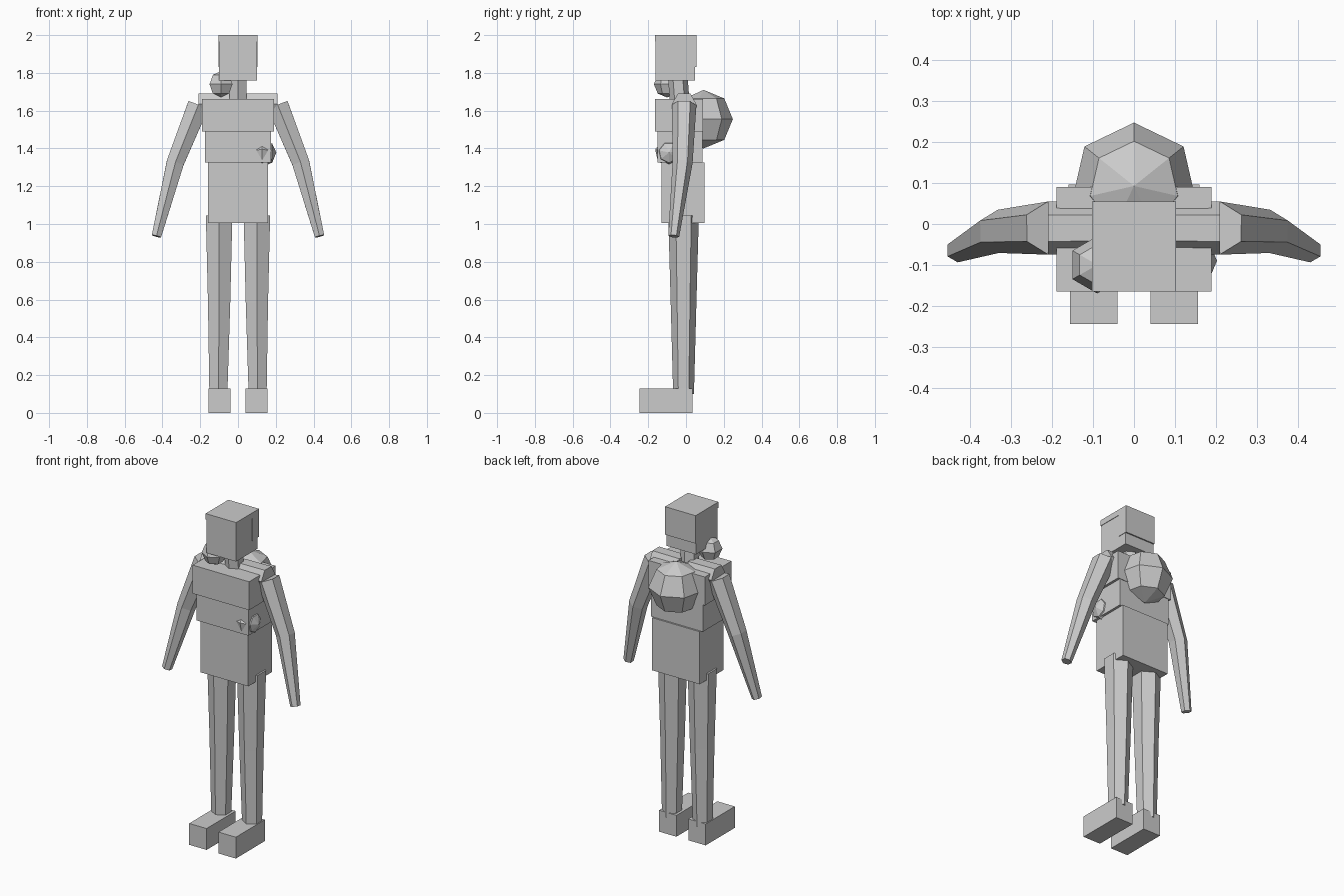
import bpy, bmesh, math
from mathutils import Matrix, Vector

cube = bpy.data.objects.get("Cube")
if cube:
    bpy.data.objects.remove(cube, do_unlink=True)

GREY = (0.6, 0.6, 0.6, 1)
grey = bpy.data.materials.new("plain grey")
grey.use_nodes = True
grey.diffuse_color = GREY
grey.node_tree.nodes["Principled BSDF"].inputs["Base Color"].default_value = GREY


def finish(name, bm):
    bmesh.ops.recalc_face_normals(bm, faces=bm.faces)
    mesh = bpy.data.meshes.new(name)
    bm.to_mesh(mesh)
    bm.free()
    mesh.materials.append(grey)
    obj = bpy.data.objects.new(name, mesh)
    bpy.context.collection.objects.link(obj)
    return obj


def box(name, xs, ys, zs):
    bm = bmesh.new()
    bmesh.ops.create_cube(bm, size=1)
    for v in bm.verts:
        v.co = [(a + b) / 2 + (b - a) * c for (a, b), c in zip((xs, ys, zs), v.co)]
    return finish(name, bm)


def ball(name, centre, radius, segments, turn=None):
    bm = bmesh.new()
    bmesh.ops.create_uvsphere(bm, u_segments=segments, v_segments=4, radius=radius)
    if turn:
        bmesh.ops.transform(bm, matrix=turn, verts=bm.verts)
    bmesh.ops.translate(bm, vec=centre, verts=bm.verts)
    return finish(name, bm)


def limb(name, path):
    """Six-sided tube through (point, radius) pairs, with ridges towards front and back."""
    bm = bmesh.new()
    points = [Vector(p) for p, r in path]
    rings = []
    for i, (p, r) in enumerate(path):
        along = points[min(i + 1, len(points) - 1)] - points[max(i - 1, 0)]
        side = along.cross(Vector((0, 1, 0))).normalized()
        ridge = side.cross(along).normalized()
        angles = [math.tau * k / 6 for k in range(6)]
        rings.append([bm.verts.new(points[i] + r * (ridge * math.cos(a) + side * math.sin(a)))
                      for a in angles])
    for lower, upper in zip(rings, rings[1:]):
        for k in range(6):
            n = (k + 1) % 6
            bm.faces.new((lower[k], lower[n], upper[n], upper[k]))
    bm.faces.new(rings[0])
    bm.faces.new(rings[-1])
    return finish(name, bm)


# Torso blocks
box("chest", (-0.19, 0.19), (-0.165, 0.09), (1.49, 1.663))
box("waist", (-0.175, 0.175), (-0.15, 0.087), (1.325, 1.49))
box("hips", (-0.16, 0.16), (-0.13, 0.097), (1.005, 1.325))

# Neck, head and hair
limb("neck", [((0, -0.03, 1.6), 0.052), ((0, -0.045, 1.8), 0.052)])
box("head", (-0.1, 0.1), (-0.161, 0.047), (1.76, 1.98))
box("hair_top", (-0.103, 0.103), (-0.165, 0.055), (1.965, 2.0))
box("hair_back", (-0.103, 0.103), (-0.01, 0.055), (1.83, 1.97))

# Shoulders, arms, legs and feet, mirrored left and right
for label, s in (("left", 1), ("right", -1)):
    limb(label + "_shoulder", [((s * 0.03, -0.01, 1.635), 0.063),
                               ((s * 0.21, -0.01, 1.635), 0.065)])
    limb(label + "_arm", [((s * 0.21, -0.01, 1.63), 0.065),
                          ((s * 0.332, -0.018, 1.325), 0.053),
                          ((s * 0.432, -0.065, 0.935), 0.029)])
    limb(label + "_leg", [((s * 0.1, -0.013, 1.045), 0.081),
                          ((s * 0.1, -0.013, 0.58), 0.068),
                          ((s * 0.104, -0.013, 0.1), 0.055)])
    box(label + "_foot", sorted((s * 0.04, s * 0.157)), (-0.245, 0.035), (0, 0.13))

# Faceted pack, shoulder ball and waist pouch
ball("back_pack", (0, 0.093, 1.555), 0.155, 7)
ball("shoulder_ball", (-0.09, -0.1, 1.74), 0.07, 6)
ball("waist_pouch", (0.128, -0.09, 1.378), 0.075, 7,
     Matrix.Rotation(math.pi / 2, 4, 'X') @ Matrix.Rotation(math.pi / 2, 4, 'Z')
     @ Matrix.Rotation(math.pi / 2, 4, 'X') @ Matrix.Rotation(math.pi / 2, 4, 'Z'))
